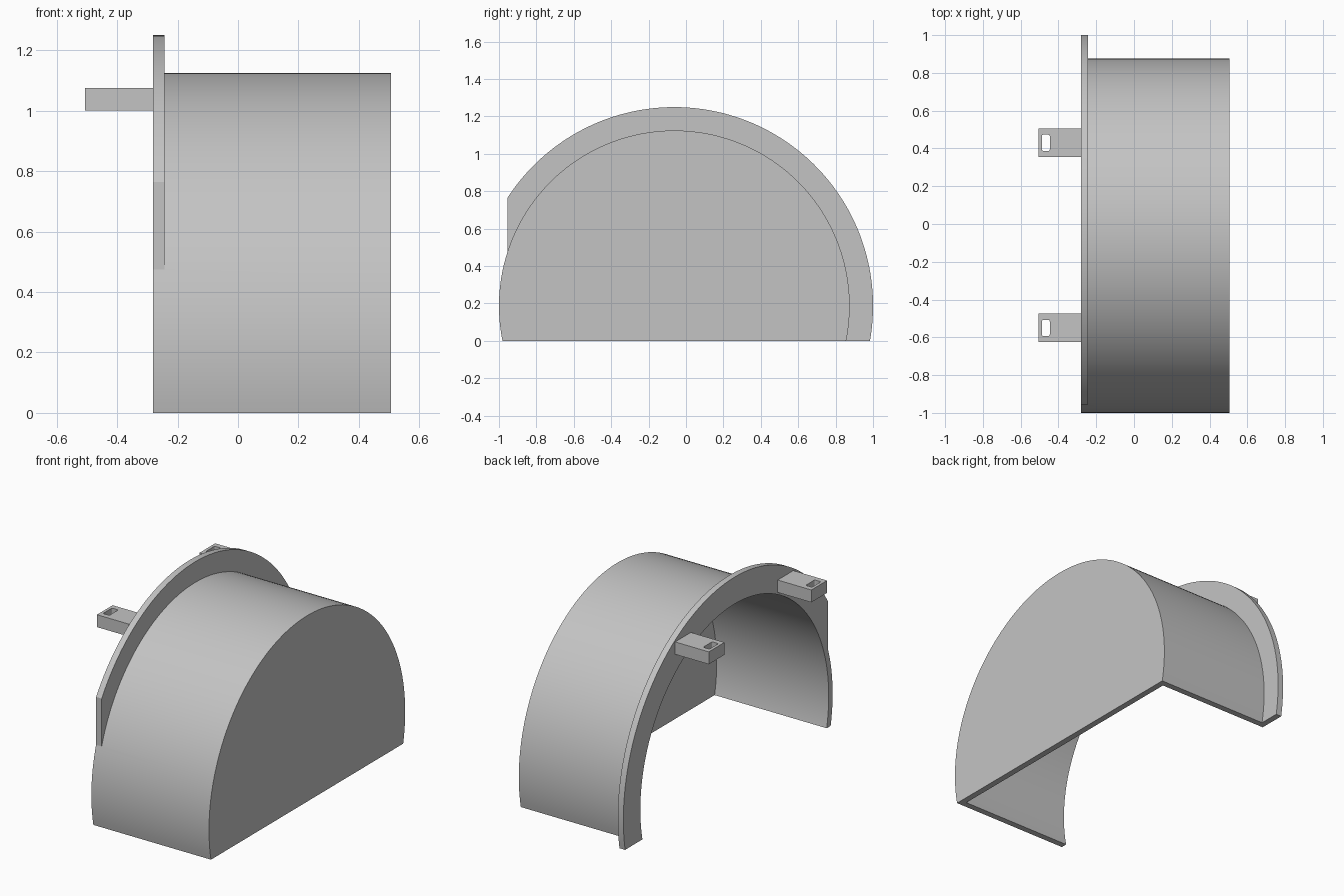
import bpy, bmesh, math
from mathutils import Vector

if "Cube" in bpy.data.objects:
    bpy.data.objects.remove(bpy.data.objects["Cube"])

# Main dimensions
CY, CZ = -0.0625, 0.1875            # centre of the arch
R_BODY, R_FLANGE, WALL = 0.9375, 1.0625, 0.0375
X_OPEN, X_END = -0.281, 0.506       # open side and closed side
Y_TRIM = -0.955                     # flange is trimmed flat here

grey = bpy.data.materials.new("plain grey")
grey.use_nodes = True
grey.diffuse_color = (0.55, 0.55, 0.55, 1)
grey.node_tree.nodes["Principled BSDF"].inputs["Base Color"].default_value = grey.diffuse_color


def arc(r, a0, a1, n=96):
    """Points (y, z) on a circle about the arch centre."""
    steps = [a0 + (a1 - a0) * i / n for i in range(n + 1)]
    return [(CY + r * math.cos(a), CZ + r * math.sin(a)) for a in steps]


def arch(r, floor=0.0):
    """Arch outline cut flat at the given height."""
    a = math.asin((floor - CZ) / r)
    return arc(r, a, math.pi - a)


def prism(name, base, direction):
    """Extrude a flat outline of 3D points."""
    bm = bmesh.new()
    face = bm.faces.new([bm.verts.new(p) for p in base])
    new = bmesh.ops.extrude_face_region(bm, geom=[face])["geom"]
    bmesh.ops.translate(bm, vec=Vector(direction),
                        verts=[v for v in new if isinstance(v, bmesh.types.BMVert)])
    bmesh.ops.recalc_face_normals(bm, faces=bm.faces)
    mesh = bpy.data.meshes.new(name)
    bm.to_mesh(mesh)
    bm.free()
    mesh.materials.append(grey)
    obj = bpy.data.objects.new(name, mesh)
    bpy.context.collection.objects.link(obj)
    return obj


def side_prism(name, outline, x0, x1):
    return prism(name, [(x0, y, z) for y, z in outline], (x1 - x0, 0, 0))


def select(obj):
    bpy.ops.object.select_all(action='DESELECT')
    obj.select_set(True)
    bpy.context.view_layer.objects.active = obj


def combine(obj, other, operation):
    """Apply a boolean and discard the second object."""
    mod = obj.modifiers.new(operation.lower(), 'BOOLEAN')
    mod.operation, mod.object, mod.solver = operation, other, 'EXACT'
    select(obj)
    bpy.ops.object.modifier_apply(modifier=mod.name)
    bpy.data.objects.remove(other)


# Half-drum housing
housing = side_prism("housing", arch(R_BODY), X_OPEN, X_END)

# Flange around the open side, trimmed flat toward the front
trim = CY - Y_TRIM
a_floor = math.asin(-CZ / R_FLANGE)
a_top = math.pi - math.acos(trim / R_FLANGE)
a_low = math.pi - math.acos(trim / R_BODY)
r_in = R_BODY - WALL / 2
outline = arc(R_FLANGE, a_floor, a_top) + arc(R_BODY, a_low, a_low, 1)[:1]
outline += arc(r_in, a_low, math.asin(-CZ / r_in))
flange = side_prism("flange", outline, X_OPEN, X_OPEN + WALL)
combine(housing, flange, 'UNION')

# Hollow, open at the side and the bottom
cavity = side_prism("cavity", arch(R_BODY - WALL, -0.1), X_OPEN - 0.1, X_END - WALL)
combine(housing, cavity, 'DIFFERENCE')
select(housing)
bpy.ops.object.shade_smooth_by_angle(angle=math.radians(25))


def rounded_rect(cx, cy, hx, hy, r, z):
    """Horizontal rectangle with rounded corners."""
    points = []
    for k, (sx, sy) in enumerate([(1, 1), (-1, 1), (-1, -1), (1, -1)]):
        for i in range(4):
            a = math.pi / 2 * (k + i / 3)
            points.append((cx + sx * (hx - r) + r * math.cos(a),
                           cy + sy * (hy - r) + r * math.sin(a), z))
    return points


# Two slotted mounting tabs
for name, y in (("back_tab", 0.43), ("front_tab", -0.55)):
    corners = [(-0.506, y - 0.075, 1), (X_OPEN, y - 0.075, 1),
               (X_OPEN, y + 0.075, 1), (-0.506, y + 0.075, 1)]
    tab = prism(name, corners, (0, 0, 0.075))
    slot = prism("slot", rounded_rect(-0.467, y, 0.021, 0.043, 0.008, 0.9), (0, 0, 0.3))
    combine(tab, slot, 'DIFFERENCE')
